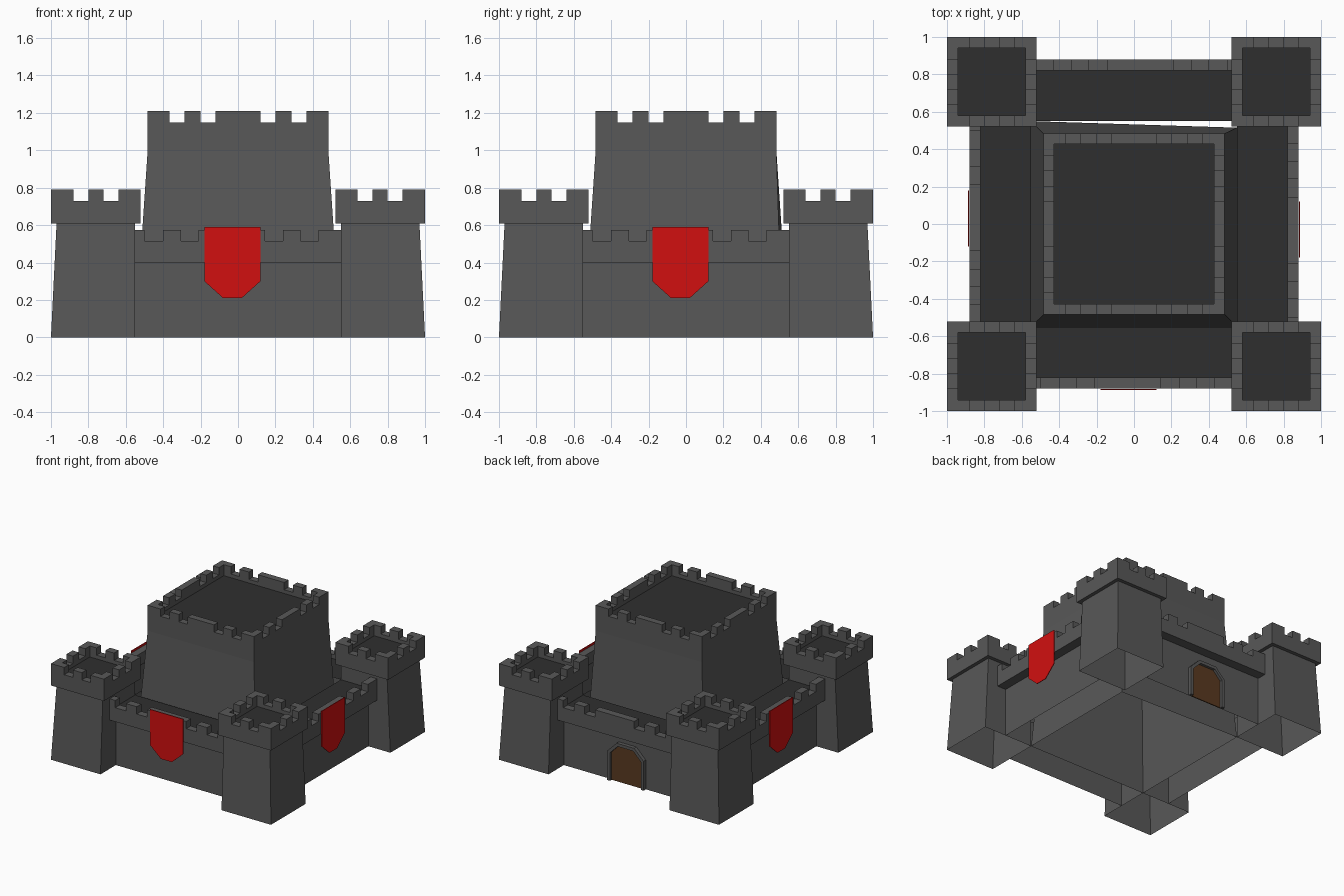
import bpy, bmesh
from mathutils import Matrix, Vector
from math import pi

if "Cube" in bpy.data.objects:
    bpy.data.objects.remove(bpy.data.objects["Cube"])


def material(name, rgb):
    m = bpy.data.materials.new(name)
    m.diffuse_color = (*rgb, 1)
    m.use_nodes = True
    m.node_tree.nodes["Principled BSDF"].inputs["Base Color"].default_value = m.diffuse_color
    return m


STONE = material("grey_stone", (0.098, 0.098, 0.098))
FLOOR = material("dark_floor", (0.028, 0.028, 0.028))
RED = material("red_cloth", (0.64, 0.005, 0.005))
WOOD = material("brown_wood", (0.10, 0.042, 0.015))


def finish(name, bm, mat):
    me = bpy.data.meshes.new(name)
    bm.to_mesh(me)
    bm.free()
    me.materials.append(mat)
    ob = bpy.data.objects.new(name, me)
    bpy.context.collection.objects.link(ob)
    return ob


def prism(name, pts, d0, d1, k, mat, centre=(0, 0)):
    """Outline (u, z) on side k (0 front, 1 right, 2 back, 3 left), from depth d0 out to d1."""
    bm = bmesh.new()
    face = bm.faces.new([bm.verts.new((u, -d0, z)) for u, z in pts])
    out = bmesh.ops.extrude_face_region(bm, geom=[face])["geom"]
    moved = [v for v in out if isinstance(v, bmesh.types.BMVert)]
    bmesh.ops.translate(bm, verts=moved, vec=(0, d0 - d1, 0))
    bmesh.ops.recalc_face_normals(bm, faces=bm.faces)
    m = Matrix.Translation((*centre, 0)) @ Matrix.Rotation(k * pi / 2, 4, 'Z')
    bmesh.ops.transform(bm, matrix=m, verts=bm.verts)
    return finish(name, bm, mat)


def battlement(half, z0, gap_z, z1, gaps):
    """Outline of a parapet with notches."""
    pts = [(-half, z0), (half, z0), (half, z1)]
    for a, b in sorted(gaps, reverse=True):
        pts += [(b, z1), (b, gap_z), (a, gap_z), (a, z1)]
    return pts + [(-half, z1)]


def shell(name, bottom, top, z1, mat):
    """Open four-sided body between two counter-clockwise rings."""
    bm = bmesh.new()
    b = [bm.verts.new((x, y, 0)) for x, y in bottom]
    t = [bm.verts.new((x, y, z1)) for x, y in top]
    for i in range(4):
        j = (i + 1) % 4
        bm.faces.new((b[i], b[j], t[j], t[i]))
    return finish(name, bm, mat)


def plate(name, x0, x1, y0, y1, z, mat):
    bm = bmesh.new()
    bm.faces.new([bm.verts.new(p) for p in ((x0, y0, z), (x1, y0, z), (x1, y1, z), (x0, y1, z))])
    return finish(name, bm, mat)


def crown(name, centre, half, inner, z0, gap_z, z1, floor_z, gaps):
    """Four battlement sides around a sunken floor."""
    for k in range(4):
        length = half if k % 2 == 0 else inner
        prism(f"{name}_battlement_{k}", battlement(length, z0, gap_z, z1, gaps),
              inner, half, k, STONE, centre)
    cx, cy = centre
    plate(f"{name}_floor", cx - inner, cx + inner, cy - inner, cy + inner, floor_z, FLOOR)


def both(*spans):
    return [s for a, b in spans for s in ((a, b), (-b, -a))]


# central keep: tapered body (one back corner pulled in) and crown
B, T = 0.55, 0.483
shell("keep_body", [(-B, -B), (B, -B), (B, 0.515), (-B, B)],
      [(-T, -T), (T, -T), (T, T), (-T, T)], 1.0, STONE)
crown("keep", (0, 0), T, 0.428, 1.0, 1.15, 1.21, 1.12, both((0.12, 0.20), (0.285, 0.365)))

# corner towers: outer sides taper, inner sides upright
for sx, sy, label in ((-1, -1, "front_left"), (1, -1, "front_right"),
                      (1, 1, "back_right"), (-1, 1, "back_left")):
    def ring(outer):
        xs = sorted((sx * outer, sx * 0.55))
        ys = sorted((sy * outer, sy * 0.55))
        return [(xs[0], ys[0]), (xs[1], ys[0]), (xs[1], ys[1]), (xs[0], ys[1])]
    shell(f"tower_{label}", ring(1.0), ring(0.97), 0.61, STONE)
    crown(f"tower_{label}", (sx * 0.76, sy * 0.76), 0.24, 0.18, 0.61, 0.73, 0.79, 0.70,
          both((0.04, 0.12)))

# curtain walls with overhanging battlements and walkways
wall_gaps = [(-0.50, -0.40), (-0.305, -0.21), (0.145, 0.24), (0.335, 0.43)]
for k, side in enumerate(("front", "right", "back", "left")):
    bm = bmesh.new()
    rows = [[bm.verts.new((x, -y, z)) for x in (-0.55, 0.55)]
            for y, z in ((0.80, 0), (0.80, 0.4), (0.82, 0.4))]
    for lo, hi in zip(rows, rows[1:]):
        bm.faces.new((lo[0], lo[1], hi[1], hi[0]))
    bm.transform(Matrix.Rotation(k * pi / 2, 4, 'Z'))
    finish(f"wall_{side}", bm, STONE)
    prism(f"wall_{side}_battlement", battlement(0.55, 0.4, 0.515, 0.575, wall_gaps),
          0.82, 0.88, k, STONE)
    walk = plate(f"walkway_{side}", -0.55, 0.55, -0.82, -0.55, 0.48, FLOOR)
    walk.data.transform(Matrix.Rotation(k * pi / 2, 4, 'Z'))

# hanging banners on three sides
banner = [(-0.18, 0.59), (-0.18, 0.30), (-0.08, 0.21), (0.02, 0.21), (0.12, 0.30), (0.12, 0.59)]
for k, side in ((0, "front"), (1, "right"), (3, "left")):
    prism(f"banner_{side}", banner, 0.882, 0.888, k, RED)


# back door with stone surround
def arch(w, side_z, top_w, top_z):
    c = 0.03
    return [(c - w, 0), (c - w, side_z), (c - top_w, top_z),
            (c + top_w, top_z), (c + w, side_z), (c + w, 0)]


inner_arch = arch(0.14, 0.23, 0.07, 0.30)
prism("door", inner_arch, 0.80, 0.808, 2, WOOD)
prism("door_frame", arch(0.165, 0.24, 0.08, 0.325) + inner_arch[::-1], 0.80, 0.83, 2, STONE)
